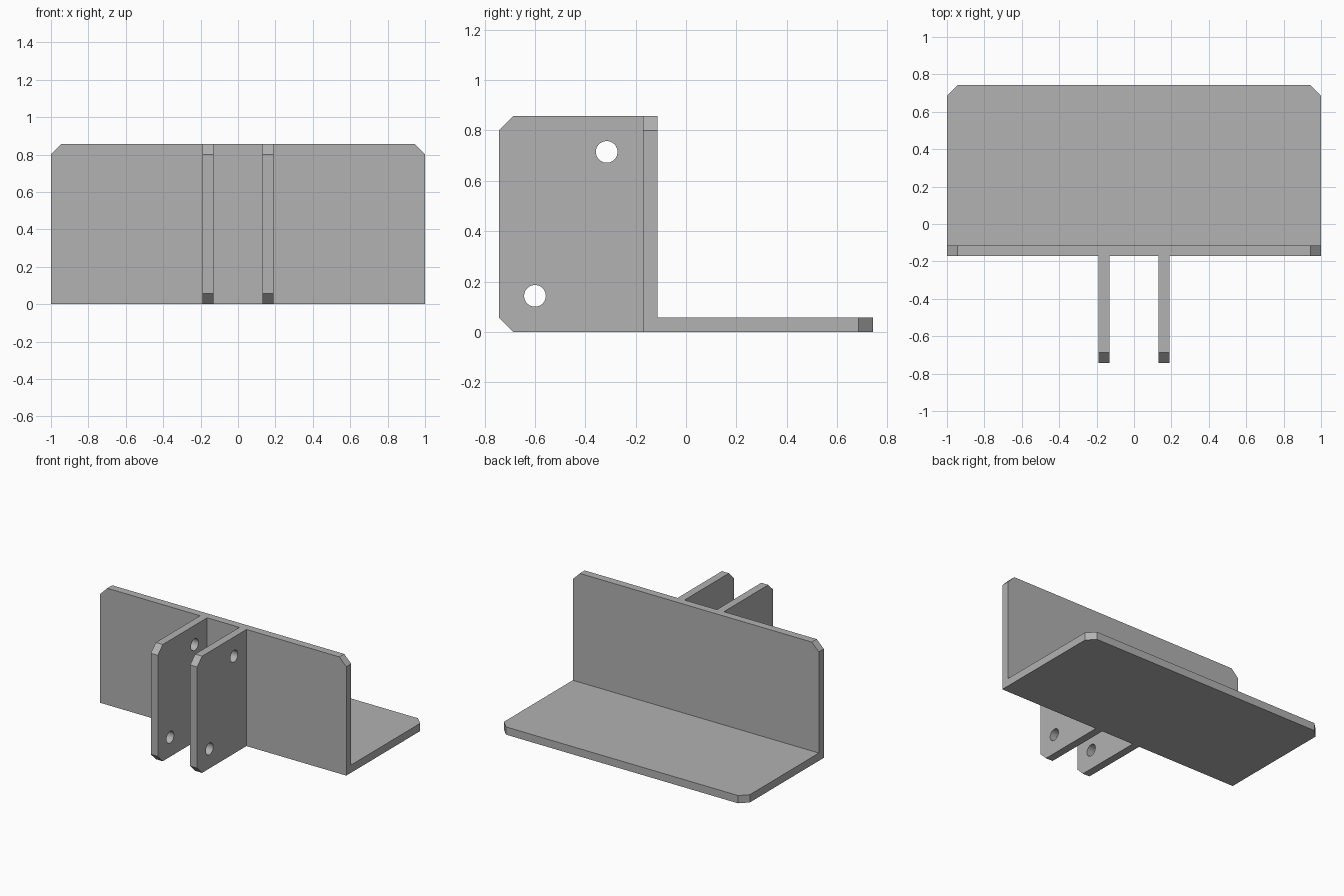
import bpy, bmesh, math
from mathutils import Vector

cube = bpy.data.objects.get("Cube")
if cube:
    bpy.data.objects.remove(cube, do_unlink=True)

THICK = 0.057          # plate thickness, also the corner chamfer size
HEIGHT = 0.857
FRONT, WALL, BACK = -0.743, -0.171, 0.743

grey = bpy.data.materials.new("plain_grey")
grey.use_nodes = True
colour = (0.445, 0.445, 0.445, 1)
grey.diffuse_color = colour
grey.node_tree.nodes["Principled BSDF"].inputs["Base Color"].default_value = colour


def extruded(name, profile, x0, x1, chamfer_edge):
    """Extrude a (y, z) profile along x, then chamfer the edges picked by a rule."""
    bm = bmesh.new()
    face = bm.faces.new([bm.verts.new((x0, y, z)) for y, z in profile])
    side = bmesh.ops.extrude_face_region(bm, geom=[face])
    moved = [v for v in side["geom"] if isinstance(v, bmesh.types.BMVert)]
    bmesh.ops.translate(bm, verts=moved, vec=(x1 - x0, 0, 0))
    bmesh.ops.recalc_face_normals(bm, faces=bm.faces)
    edges = [e for e in bm.edges if chamfer_edge(*e.verts)]
    bmesh.ops.bevel(bm, geom=edges, offset=THICK, offset_type='OFFSET',
                    segments=1, affect='EDGES')
    mesh = bpy.data.meshes.new(name)
    bm.to_mesh(mesh)
    bm.free()
    mesh.materials.append(grey)
    obj = bpy.data.objects.new(name, mesh)
    bpy.context.collection.objects.link(obj)
    return obj


def drill(obj, y, z, radius=0.043):
    """Cut a round hole through a fin along x."""
    bpy.ops.mesh.primitive_cylinder_add(vertices=48, radius=radius, depth=1,
                                        location=(0, y, z),
                                        rotation=(0, math.pi / 2, 0))
    cutter = bpy.context.object
    cutter.name = "hole_cutter"
    cutter.hide_render = True
    cutter.data.materials.append(grey)
    mod = obj.modifiers.new("hole", 'BOOLEAN')
    mod.operation, mod.solver, mod.object = 'DIFFERENCE', 'EXACT', cutter
    bpy.context.view_layer.objects.active = obj
    bpy.ops.object.modifier_apply(modifier=mod.name)
    bpy.data.objects.remove(cutter, do_unlink=True)


# Angle bracket: upright wall and base in one L, outer corners cut off
def angle_corner(a, b):
    d, m = b.co - a.co, (a.co + b.co) / 2
    top = abs(d.y) > 0.01 and abs(d.z) < 0.01 and m.z > HEIGHT - 0.01
    rear = abs(d.z) > 0.01 and m.y > BACK - 0.01
    return top or rear


inner = WALL + THICK
extruded("angle_bracket",
         [(WALL, 0), (BACK, 0), (BACK, THICK), (inner, THICK),
          (inner, HEIGHT), (WALL, HEIGHT)],
         -1, 1, angle_corner)

# Pair of drilled fins on the front
def fin_corner(a, b):
    return abs(b.co.x - a.co.x) > 0.01 and a.co.y < FRONT + 0.01


for side, x in (("right", -0.16), ("left", 0.16)):
    fin = extruded(side + "_fin",
                   [(FRONT, 0), (WALL, 0), (WALL, HEIGHT), (FRONT, HEIGHT)],
                   x - THICK / 2, x + THICK / 2, fin_corner)
    drill(fin, -0.315, 0.715)
    drill(fin, -0.6, 0.143)
    # Smooth hole walls, crisp plate edges
    bpy.ops.object.select_all(action='DESELECT')
    fin.select_set(True)
    bpy.context.view_layer.objects.active = fin
    bpy.ops.object.shade_smooth_by_angle(angle=math.radians(30))
